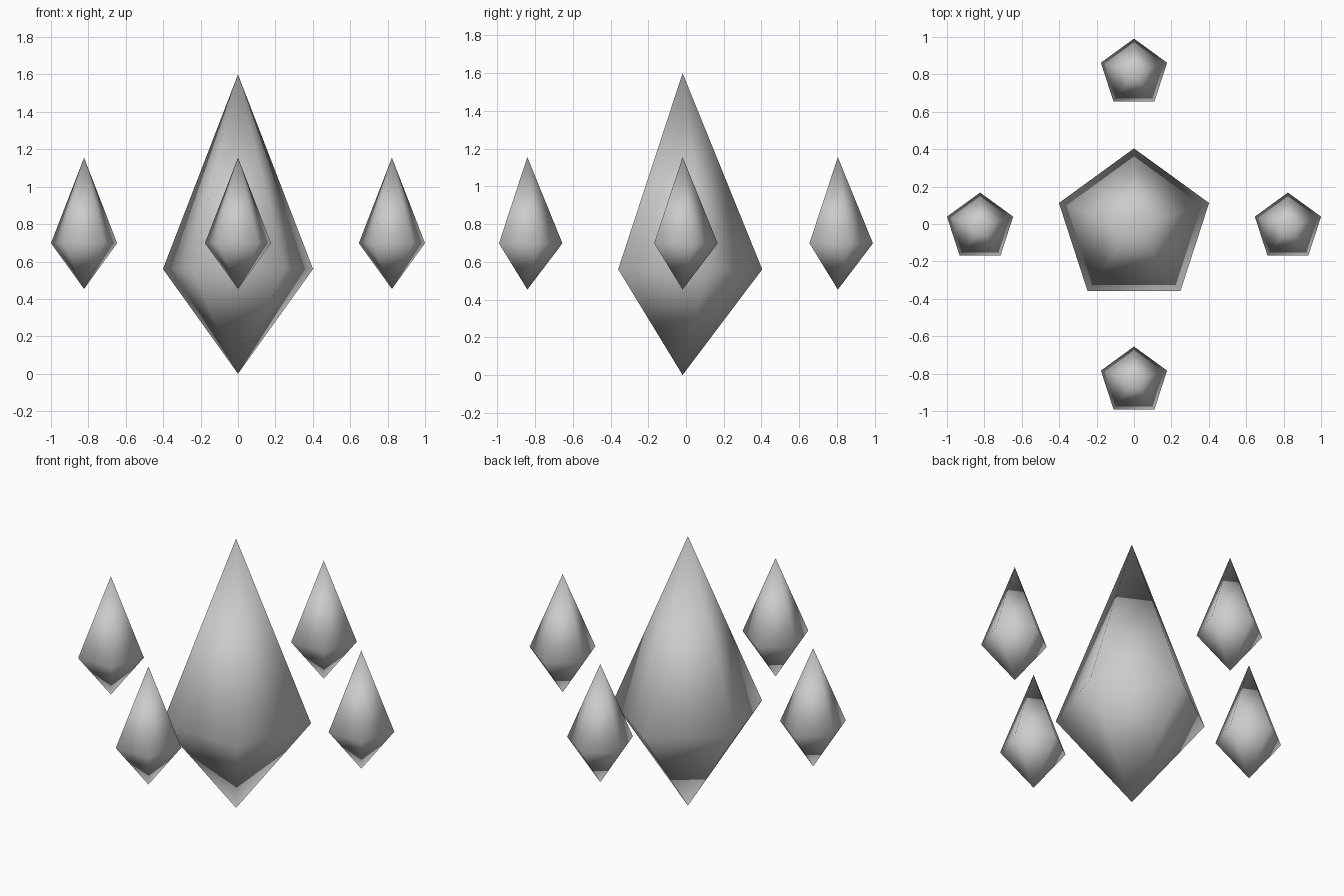
import bpy, bmesh, math

if "Cube" in bpy.data.objects:
    bpy.data.objects.remove(bpy.data.objects["Cube"])

SIDES = 5
Y0 = -0.018  # offset that centres the whole group in y


def crystal(name, x, y, radius, z_bottom, z_ring, z_top):
    """Smooth-shaded five-sided double pyramid with one corner towards +y."""
    bm = bmesh.new()
    ring = []
    for i in range(SIDES):
        a = math.pi / 2 + i * math.tau / SIDES
        ring.append(bm.verts.new((radius * math.cos(a), radius * math.sin(a), z_ring)))
    top = bm.verts.new((0, 0, z_top))
    bottom = bm.verts.new((0, 0, z_bottom))
    for i in range(SIDES):
        a, b = ring[i], ring[(i + 1) % SIDES]
        bm.faces.new((a, b, top))
        bm.faces.new((b, a, bottom))
    for f in bm.faces:
        f.smooth = True
    mesh = bpy.data.meshes.new(name)
    bm.to_mesh(mesh)
    bm.free()
    obj = bpy.data.objects.new(name, mesh)
    obj.location = (x, y + Y0, 0)
    bpy.context.collection.objects.link(obj)
    return obj


# large central crystal
crystal("central_crystal", 0, 0, 0.422, 0.0, 0.56, 1.6)

# four small crystals floating around it
DIST = 0.823
for label, dx, dy in (("right", 1, 0), ("back", 0, 1), ("left", -1, 0), ("front", 0, -1)):
    crystal(f"{label}_shard", dx * DIST, dy * DIST, 0.186, 0.453, 0.698, 1.155)
